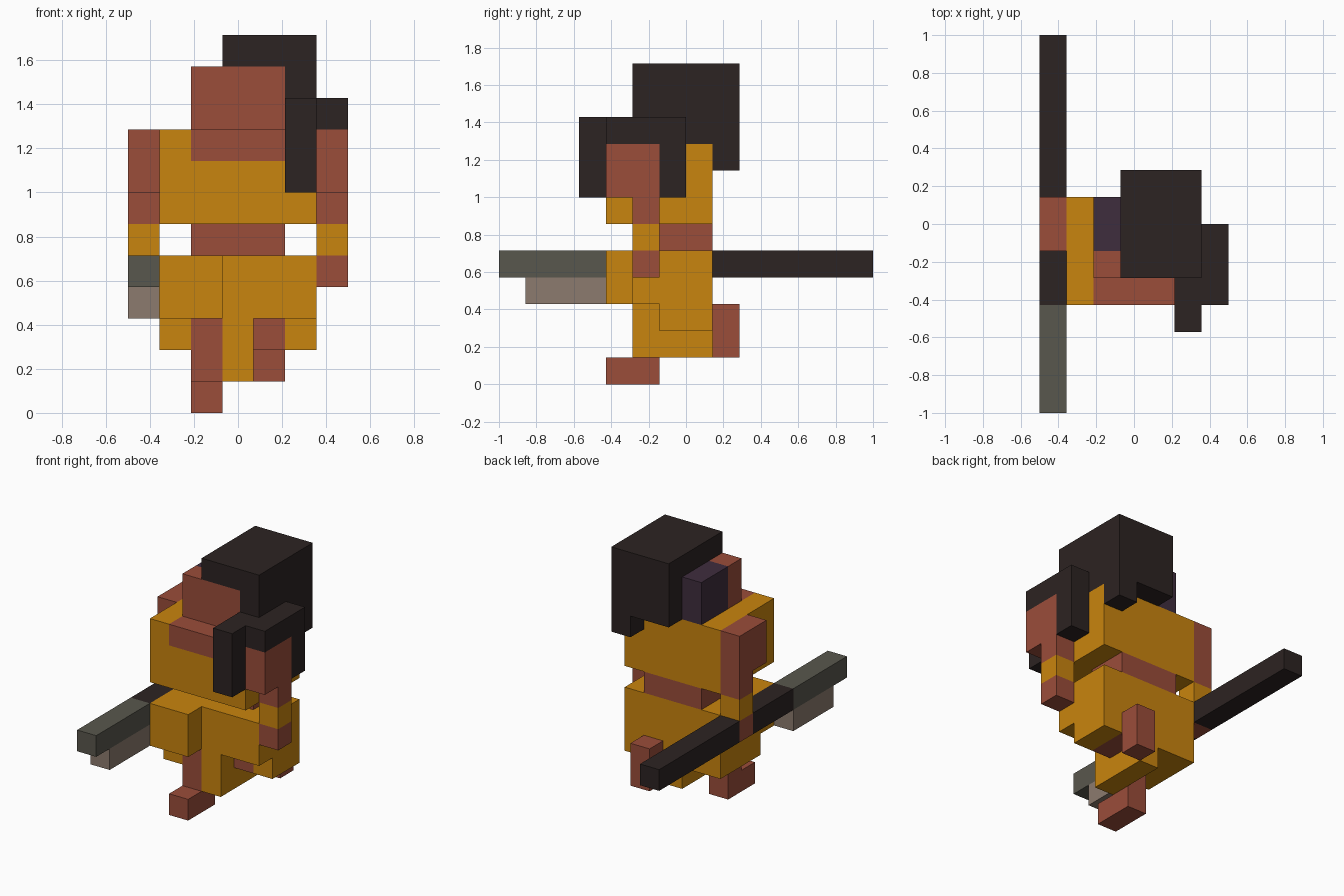
import bpy, bmesh
from mathutils import Vector

if "Cube" in bpy.data.objects:
    bpy.data.objects.remove(bpy.data.objects["Cube"])

U = 1 / 7                              # size of one cube
ORIGIN = Vector((-3.5, -7, 0))         # grid corner, in cubes
owner = {}                             # cube -> part name, first part keeps it
part_material = {}


def material(name, hex_colour):
    def lin(c):
        return c / 12.92 if c <= 0.04045 else ((c + 0.055) / 1.055) ** 2.4
    m = bpy.data.materials.new(name)
    m.diffuse_color = (*(lin(c / 255) for c in bytes.fromhex(hex_colour)), 1)
    m.use_nodes = True
    m.node_tree.nodes["Principled BSDF"].inputs["Base Color"].default_value = m.diffuse_color
    return m


def block(name, mat, x0, x1, y0, y1, z0, z1):
    """Fill a block of cubes that no earlier part has taken."""
    part_material[name] = mat
    for x in range(x0, x1):
        for y in range(y0, y1):
            for z in range(z0, z1):
                owner.setdefault((x, y, z), name)


def centred(name, mat, half, y0, y1, z0, z1):
    """Block that is symmetric about the middle column."""
    block(name, mat, 3 - half, 4 + half, y0, y1, z0, z1)


def column(name, mat, x, y, z0, z1):
    block(name, mat, x, x + 1, y, y + 1, z0, z1)


def bar(name, mat, y0, y1, z):
    """Weapon piece, one cube thick, in the right hand."""
    block(name, mat, 0, 1, y0, y1, z, z + 1)


def arm(side, x, y):
    """Upper arm with forearm, cuff and hand hanging below."""
    block(side + "_arm", skin, x, x + 1, y, y + 2, 7, 9)
    pieces = (("hand", skin), ("cuff", cloth), ("arm", skin))
    for z, (piece, mat) in enumerate(pieces, 4):
        column(f"{side}_{piece}", mat, x, y + 1, z, z + 1)


def build(name):
    """Make one part from its cubes, keeping only the faces that show."""
    bm = bmesh.new()
    for cell in [c for c in owner if owner[c] == name]:
        for axis in range(3):
            for side in (0, 1):
                near = list(cell)
                near[axis] += 2 * side - 1
                if tuple(near) in owner:
                    continue
                quad = []
                for u, v in ((0, 0), (1, 0), (1, 1), (0, 1)):
                    p = Vector(cell)
                    p[axis] += side
                    p[(axis + 1) % 3] += u
                    p[(axis + 2) % 3] += v
                    quad.append(bm.verts.new((p + ORIGIN) * U))
                bm.faces.new(quad if side else quad[::-1])
    bmesh.ops.remove_doubles(bm, verts=bm.verts, dist=1e-4)
    bmesh.ops.dissolve_limit(bm, angle_limit=0.02, verts=bm.verts, edges=bm.edges)
    mesh = bpy.data.meshes.new(name)
    bm.to_mesh(mesh)
    bm.free()
    mesh.materials.append(part_material[name])
    bpy.context.collection.objects.link(bpy.data.objects.new(name, mesh))


skin = material("skin", "9B4D3A")
cloth = material("orange cloth", "C9850E")
dark = material("dark hair and wood", "2C2322")
plum = material("plum", "3F2D3D")
steel = material("grey steel", "59574D")
pale = material("pale edge", "8C7B6E")

# head and hair
centred("head", skin, 1, 5, 6, 9, 11)
centred("neckline", skin, 1, 4, 5, 8, 9)
block("hair_tie", plum, 2, 3, 6, 8, 9, 11)
block("hair", dark, 3, 6, 5, 9, 9, 11)
block("hair", dark, 3, 6, 5, 9, 11, 12)
column("hair", dark, 5, 8, 8, 9)

# locks hanging over the left shoulder
block("hair_locks", dark, 5, 7, 4, 7, 9, 10)
column("hair_locks", dark, 5, 3, 7, 10)
column("hair_locks", dark, 6, 6, 7, 9)

# arms and weapon
arm("left", 6, 4)
arm("right", 0, 6)
bar("weapon_shaft", dark, 4, 14, 4)
bar("weapon_blade", steel, 0, 4, 4)
bar("weapon_edge", pale, 1, 4, 3)

# torso
centred("chest", cloth, 2, 4, 8, 6, 9)
centred("waist", skin, 1, 6, 8, 5, 6)

# legs
column("right_leg", skin, 2, 5, 1, 3)
block("right_foot", skin, 2, 3, 4, 6, 0, 1)
block("left_leg", skin, 4, 5, 6, 8, 2, 3)
column("left_foot", skin, 4, 8, 1, 3)

# trousers: hips, raised thigh, hanging flap and two hems
centred("trousers", cloth, 2, 5, 8, 3, 5)
block("trousers", cloth, 1, 3, 4, 5, 3, 5)
centred("trousers", cloth, 0, 5, 8, 1, 3)
block("trousers", cloth, 1, 3, 5, 8, 2, 3)
block("trousers", cloth, 5, 6, 6, 8, 2, 3)

for part in part_material:
    build(part)
